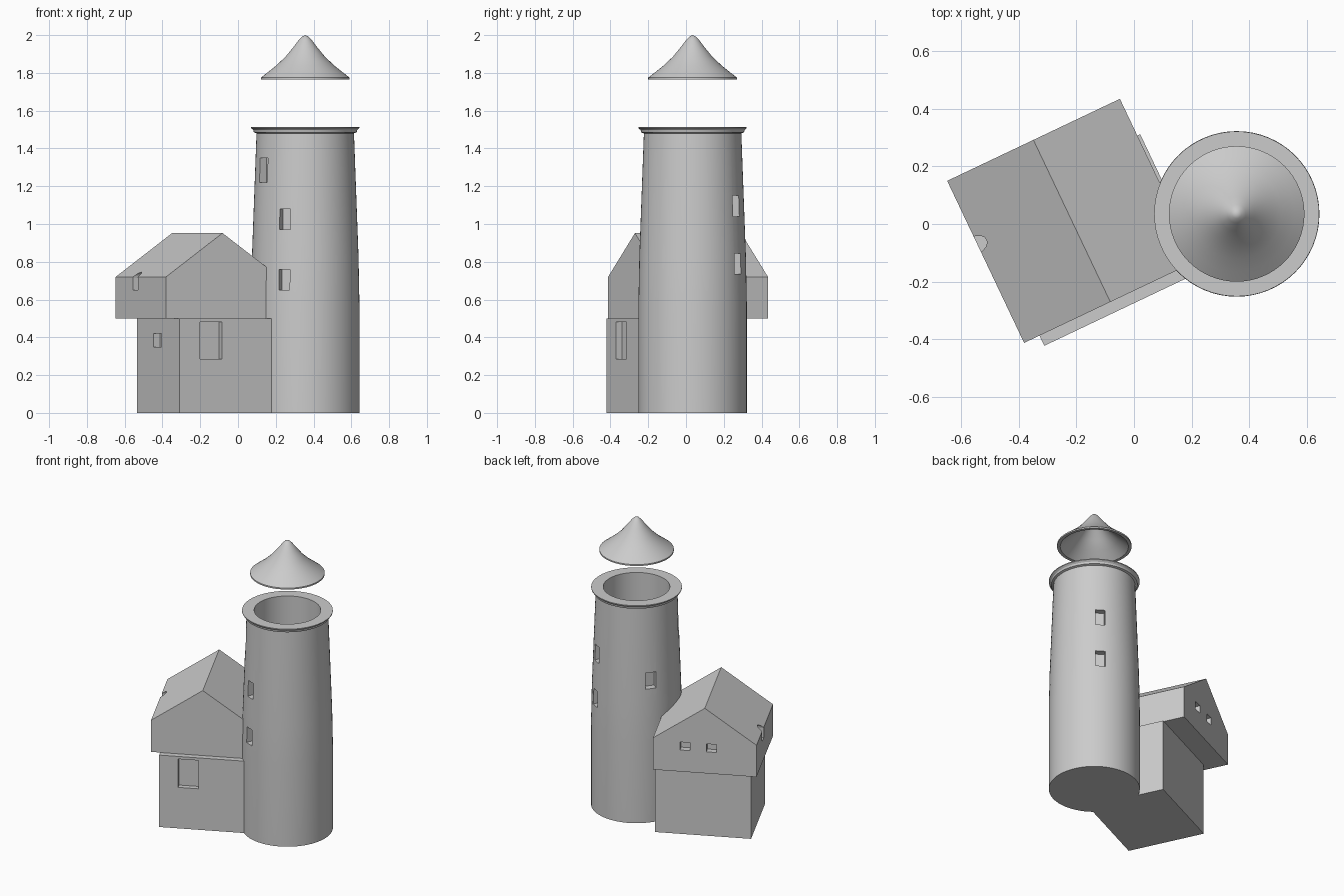
import bpy, bmesh, math
from mathutils import Matrix

if "Cube" in bpy.data.objects:
    bpy.data.objects.remove(bpy.data.objects["Cube"])

TOWER = (0.356, 0.035)
HOUSE_TURN = math.radians(25.4)
HOUSE = Matrix.Rotation(HOUSE_TURN, 4, 'Z')


def finish(name, bm, matrix):
    bmesh.ops.transform(bm, matrix=matrix, verts=bm.verts)
    bmesh.ops.recalc_face_normals(bm, faces=bm.faces)
    mesh = bpy.data.meshes.new(name)
    bm.to_mesh(mesh)
    bm.free()
    ob = bpy.data.objects.new(name, mesh)
    bpy.context.collection.objects.link(ob)
    return ob


def box(name, x, y, z, matrix):
    bm = bmesh.new()
    bmesh.ops.create_cube(bm, size=1)
    for v in bm.verts:
        for i, (a, b) in enumerate((x, y, z)):
            v.co[i] = a if v.co[i] < 0 else b
    return finish(name, bm, matrix)


def extrude_y(name, outline, y0, y1, matrix):
    """Extrude an x-z outline from y0 to y1."""
    bm = bmesh.new()
    face = bm.faces.new([bm.verts.new((x, y0, z)) for x, z in outline])
    new = bmesh.ops.extrude_face_region(bm, geom=[face])['geom']
    verts = [g for g in new if isinstance(g, bmesh.types.BMVert)]
    bmesh.ops.translate(bm, verts=verts, vec=(0, y1 - y0, 0))
    return finish(name, bm, matrix)


def lathe(name, profile, steps=64):
    bm = bmesh.new()
    verts = [bm.verts.new((r, 0, z)) for r, z in profile]
    edges = [bm.edges.new(p) for p in zip(verts, verts[1:])]
    bmesh.ops.spin(bm, geom=verts + edges, cent=(0, 0, 0), axis=(0, 0, 1),
                   angle=math.tau, steps=steps, use_merge=True)
    bmesh.ops.remove_doubles(bm, verts=bm.verts, dist=1e-5)
    return finish(name, bm, Matrix.Translation((*TOWER, 0)))


def cut(target, cutter):
    cutter.hide_render = True
    mod = target.modifiers.new('opening', 'BOOLEAN')
    mod.operation = 'DIFFERENCE'
    mod.solver = 'EXACT'
    mod.object = cutter
    bpy.context.view_layer.objects.active = target
    bpy.ops.object.modifier_apply(modifier=mod.name)
    bpy.data.objects.remove(cutter)


def smooth(ob, angle=30):
    bpy.ops.object.select_all(action='DESELECT')
    ob.select_set(True)
    bpy.context.view_layer.objects.active = ob
    bpy.ops.object.shade_smooth_by_angle(angle=math.radians(angle))


# Tapered tower with flared rim and open top
tower = lathe('tower', [(0, 0), (0.287, 0), (0.287, 0.57), (0.282, 0.83), (0.258, 1.48),
                        (0.272, 1.485), (0.275, 1.497), (0.286, 1.507), (0.286, 1.513),
                        (0.21, 1.513), (0.21, 1.22), (0, 1.22)])

# Tower windows: direction, height, surface radius, width, height
for deg, z, r, w, h in [(247, 1.025, 0.275, 0.062, 0.11), (247, 0.705, 0.285, 0.062, 0.11),
                        (58, 1.095, 0.272, 0.062, 0.11), (58, 0.79, 0.282, 0.062, 0.11),
                        (144, 0.98, 0.277, 0.07, 0.11), (213, 1.285, 0.265, 0.075, 0.13)]:
    m = Matrix.Translation((*TOWER, 0)) @ Matrix.Rotation(math.radians(deg), 4, 'Z')
    cut(tower, box('window_cutter', (r - 0.045, r + 0.1), (-w / 2, w / 2),
                   (z - h / 2, z + h / 2), m))
smooth(tower)

# Floating hollow tower roof
roof = lathe('tower_roof', [(0, 2.0), (0.016, 1.993), (0.032, 1.977), (0.06, 1.94),
                            (0.105, 1.885), (0.155, 1.838), (0.2, 1.802), (0.235, 1.775),
                            (0.235, 1.765), (0.215, 1.765), (0.15, 1.82), (0.1, 1.867),
                            (0.05, 1.93), (0, 1.97)])
smooth(roof, 35)

# House ground floor with door recess and side window
lower = box('house_ground_floor', (-0.462, 0.153), (-0.248, 0.272), (0, 0.5), HOUSE)
cut(lower, box('door_cutter', (-0.341, -0.212), (-0.3, -0.213), (0.285, 0.482), HOUSE))
cut(lower, box('side_cutter', (-0.5, -0.425), (-0.028, 0.07), (0.35, 0.42), HOUSE))

# House upper floor with gabled roof
upper = extrude_y('house_upper_floor', [(-0.521, 0.5), (0.142, 0.5), (0.142, 0.72),
                                        (-0.19, 0.952), (-0.521, 0.72)],
                  -0.209, 0.413, HOUSE)
for x in (-0.064, -0.232):
    cut(upper, box('gable_window_cutter', (x - 0.032, x + 0.032), (0.37, 0.5),
                   (0.65, 0.705), HOUSE))

# Arched window breaking through the left eave
arch = [(0.03 * math.cos(math.pi * i / 8), 0.715 + 0.03 * math.sin(math.pi * i / 8))
        for i in range(9)] + [(-0.03, 0.65), (0.03, 0.65)]
turn = Matrix.Translation((0, 0.17, 0)) @ Matrix.Rotation(math.radians(90), 4, 'Z')
cut(upper, extrude_y('arch_cutter', arch, 0.475, 0.6, HOUSE @ turn))
